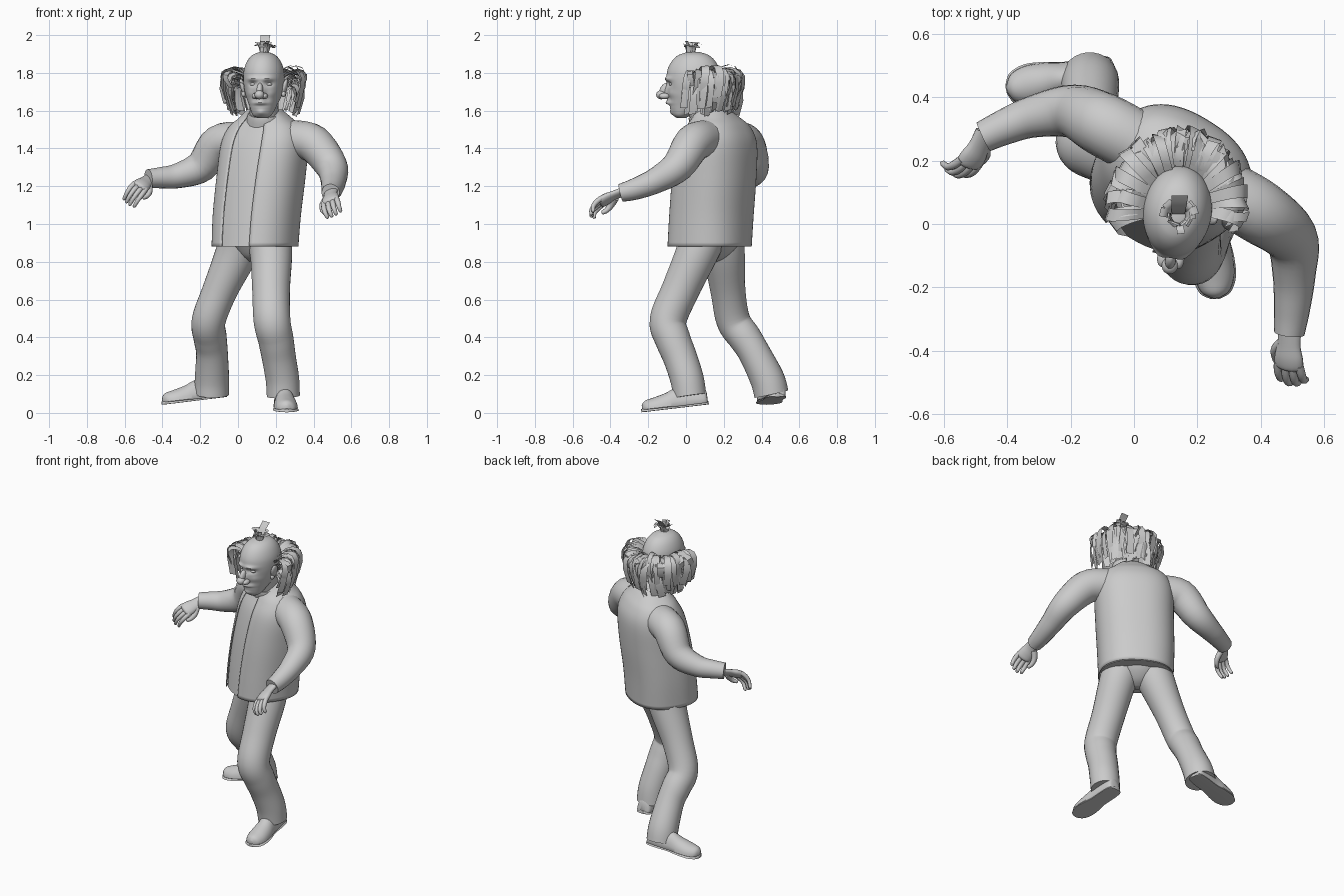
import bpy, bmesh, random
from math import sin, cos, pi, radians, copysign
from mathutils import Vector as V, Matrix

if "Cube" in bpy.data.objects:
    bpy.data.objects.remove(bpy.data.objects["Cube"])

random.seed(4)
Z = V((0, 0, 1))


def make(name, verts, faces):
    me = bpy.data.meshes.new(name)
    me.from_pydata([tuple(v) for v in verts], [], faces)
    bm = bmesh.new()
    bm.from_mesh(me)
    bmesh.ops.recalc_face_normals(bm, faces=bm.faces)
    bm.to_mesh(me)
    bm.free()
    ob = bpy.data.objects.new(name, me)
    bpy.context.collection.objects.link(ob)
    return ob


def loft(name, rings, closed=True, caps=True):
    n, m = len(rings[0]), len(rings)
    faces = [(i * n + j, i * n + (j + 1) % n, (i + 1) * n + (j + 1) % n, (i + 1) * n + j)
             for i in range(m - 1) for j in range(n if closed else n - 1)]
    if caps:
        faces += [tuple(range(n)), tuple(range((m - 1) * n, m * n))]
    return make(name, [p for r in rings for p in r], faces)


def spline(pts, n=5):
    """Catmull-Rom through tuples of any length"""
    p = [pts[0]] + list(pts) + [pts[-1]]
    out = []
    for i in range(1, len(p) - 2):
        for k in range(n):
            t = k / n
            out.append([.5 * (2 * b + (c - a) * t + (2 * a - 5 * b + 4 * c - d) * t * t
                              + (3 * b - a - 3 * c + d) * t ** 3)
                        for a, b, c, d in zip(*p[i - 1:i + 3])])
    return out + [list(pts[-1])]


def tube(name, pts, ref=Z, sides=20, flat=1.0, n=5):
    """Round or flattened tube through (x, y, z, radius) points"""
    s, rings = spline(pts, n), []
    for i, q in enumerate(s):
        t = (V(s[min(i + 1, len(s) - 1)][:3]) - V(s[max(i - 1, 0)][:3])).normalized()
        a = t.cross(V(ref)).normalized()
        b = a.cross(t)
        r = max(q[3], .001)
        rings.append([V(q[:3]) + a * r * cos(u) + b * r * flat * sin(u)
                      for u in (2 * pi * k / sides for k in range(sides))])
    return loft(name, rings)


def ball(name, loc, scale, mat, rot=(0, 0)):
    bpy.ops.mesh.primitive_uv_sphere_add(segments=20, ring_count=12, radius=1)
    ob = bpy.context.object
    ob.name = name
    turn = Matrix.Rotation(rot[1], 3, 'Y') @ Matrix.Rotation(rot[0], 3, 'X')
    ob.matrix_world = mat @ Matrix.LocRotScale(V(loc), turn, V(scale))


# Torso: jacket shell and shirt share one set of sections (z, cx, cy, half width, half depth)
TURN = Matrix.Rotation(radians(-32), 3, 'Z')
BODY = [(.88, .09, .125, .222, .205), (1.05, .1, .135, .228, .203), (1.25, .122, .15, .232, .2),
        (1.42, .14, .165, .232, .183), (1.51, .145, .17, .2, .145), (1.56, .145, .16, .14, .11),
        (1.605, .14, .135, .085, .088)]


def body_rings(scale, gap, sides=56, p=2.35):
    rings = []
    for z, cx, cy, w, d in spline(BODY):
        ring = []
        for k in range(sides):
            a = gap + (2 * pi - 2 * gap) * k / (sides - 1 if gap else sides)
            s, c = sin(a), cos(a)
            off = TURN @ V((copysign(abs(s) ** (2 / p), s) * w * scale,
                            -copysign(abs(c) ** (2 / p), c) * d * scale, 0))
            ring.append(V((cx, cy, z)) + off)
        rings.append(ring)
    return rings


jacket = loft("jacket", body_rings(1, .33), closed=False, caps=False)
sol = jacket.modifiers.new("cloth", 'SOLIDIFY')
sol.thickness, sol.offset = .006, 0
loft("shirt", body_rings(.965, 0))
tube("neck", [(.145, .15, 1.48, .085), (.14, .1, 1.57, .078), (.137, .06, 1.67, .075)], ref=(0, 1, 0))
tube("shirt_collar", [(.142, .125, 1.53, .105), (.14, .105, 1.565, .094), (.139, .095, 1.59, .086)], ref=(0, 1, 0))

# Sleeves
tube("right_sleeve", [(.02, .25, 1.44, .1), (-.1, .315, 1.425, .1), (-.195, .355, 1.305, .085),
                      (-.32, .338, 1.255, .066), (-.41, .305, 1.245, .056), (-.475, .275, 1.24, .05)])
tube("left_sleeve", [(.29, .1, 1.45, .1), (.40, .035, 1.425, .1), (.495, -.045, 1.305, .085),
                     (.505, -.16, 1.23, .068), (.498, -.27, 1.185, .057), (.49, -.345, 1.165, .048)])


# Hands: palm, four curled fingers and a thumb
def hand(name, wrist, fwd, thumb, curl, size):
    f = V(fwd).normalized()
    s = (V(thumb) - f * V(thumb).dot(f)).normalized()
    n = f.cross(s)
    if n.z > 0:
        n = -n
    w = V(wrist)

    def P(a, b, c, r):
        return (*(w + (f * a + s * b + n * c) * size), r * size)
    tube(name + "_palm", [P(-.03, 0, 0, .036), P(.02, 0, 0, .036), P(.06, 0, .004, .044),
                          P(.09, 0, .01, .042), P(.1, 0, .012, .02)], ref=n, flat=.5, sides=16)
    for i in range(4):
        b, L = .033 - .022 * i, (.075, .085, .08, .064)[i]
        tube(f"{name}_finger_{i + 1}",
             [P(.08, b, .006, .013), P(.08 + L * .45, b * 1.1, .012 + curl * .3, .013),
              P(.08 + L * .8, b * 1.1, .02 + curl * .8, .011),
              P(.08 + L * .9, b * 1.05, .03 + curl * 1.5, .009), P(.08 + L * .9, b * 1.05, .033 + curl * 1.6, .003)],
             ref=s, sides=10, n=3)
    tube(name + "_thumb", [P(.02, .022, .006, .018), P(.05, .048, .02, .016), P(.08, .054, .035, .013),
                           P(.102, .048, .042, .01), P(.108, .046, .043, .003)], ref=n, sides=10, n=3)


hand("right_hand", (-.48, .265, 1.228), (-.38, -.8, -.25), (.8, -.3, -.55), .04, 1.02)
hand("left_hand", (.49, -.36, 1.16), (-.05, -.88, -.33), (-1, 0, -.5), .018, 1.1)

# Trousers
FR = (-.53, -.85, 0)
tube("right_trouser_leg", [(.03, .18, .96, .125), (-.01, .2, .84, .112), (-.095, .222, .65, .093),
                           (-.155, .25, .49, .09), (-.148, .31, .4, .088), (-.138, .36, .32, .084),
                           (-.138, .43, .18, .091), (-.14, .452, .1, .092)], ref=FR, sides=28)
tube("left_trouser_leg", [(.155, .1, .96, .125), (.175, .055, .84, .112), (.175, -.03, .65, .1),
                          (.18, -.095, .49, .098), (.2, -.07, .39, .094), (.217, -.03, .29, .09),
                          (.235, .005, .18, .089), (.24, .02, .09, .088)], ref=FR, sides=28)
tube("trouser_seat", [(.09, .14, .97, .19), (.088, .14, .9, .16), (.085, .135, .83, .09),
                      (.083, .133, .8, .03)], ref=FR, sides=28, flat=.85)


# Shoes: upper and sole lofted from heel to toe
def shoe(name, heel, toe):
    h, t = V(heel), V(toe)
    f = (t - h)
    s = f.cross(Z).normalized()
    up = s.cross(f).normalized()

    def part(label, secs, base):
        rings = [[h + f * u + s * w * cos(a) + up * (base + hh * (sin(a) if sin(a) > 0 else .12 * sin(a)))
                  for a in (2 * pi * k / 24 for k in range(24))] for u, w, hh in spline(secs, 5)]
        loft(name + label, rings)
    part("_upper", [(.01, .02, .05), (.05, .046, .08), (.25, .052, .1), (.45, .054, .095), (.62, .062, .072),
                    (.8, .062, .056), (.93, .045, .045), (.985, .015, .025)], .014)
    part("_sole", [(0, .02, .016), (.04, .046, .018), (.2, .055, .018), (.45, .054, .018), (.65, .066, .018),
                   (.82, .067, .018), (.95, .048, .018), (1, .016, .016)], .002)


shoe("right_shoe", (-.06, .485, .085), (-.402, .425, .043))
shoe("left_shoe", (.238, .12, .045), (.258, -.235, .003))

# Head: lofted skull with face relief pushed in and out
HM = Matrix.Translation((.137, .04, 0)) @ Matrix.Rotation(radians(-8), 4, 'Z')
SKULL = [(1.562, -.065, .028, .025), (1.58, -.06, .052, .05), (1.63, -.03, .074, .098), (1.69, 0, .098, .132),
         (1.75, 0, .107, .143), (1.81, 0, .106, .14), (1.86, 0, .089, .117), (1.893, 0, .062, .082),
         (1.91, 0, .025, .034)]
RELIEF = [(.042, 1.742, .022, .014, -.016), (.04, 1.768, .03, .011, .014), (.06, 1.69, .022, .02, .008),
          (0, 1.695, .024, .032, .032), (0, 1.64, .032, .013, .018), (0, 1.628, .036, .005, -.009),
          (0, 1.59, .025, .014, .01), (.035, 1.66, .012, .015, -.004)]
rings = []
for z, cy, w, d in spline(SKULL, 9):
    ring = []
    for k in range(72):
        a = 2 * pi * k / 72
        x, y = w * sin(a), cy - d * cos(a)
        if cos(a) > 0:
            for bx, bz, sx, sz, amt in RELIEF:
                for sg in ((1, -1) if bx else (1,)):
                    y -= amt * 2.718 ** (-((x - sg * bx) / sx) ** 2 - ((z - bz) / sz) ** 2)
        ring.append(HM @ V((x, y, z)))
    rings.append(ring)
loft("head", rings)
ball("nose_bridge", (0, -.156, 1.71), (.017, .024, .04), HM, (radians(-28), 0))
ball("nose_tip", (0, -.172, 1.684), (.026, .028, .024), HM)
for sg, side in ((1, "left"), (-1, "right")):
    ball(side + "_nostril", (sg * .025, -.153, 1.677), (.018, .028, .016), HM)
    ball(side + "_eye", (sg * .041, -.109, 1.74), (.019, .015, .01), HM)
    ball(side + "_ear", (sg * .112, .0, 1.725), (.014, .027, .046), HM, (radians(12), sg * radians(15)))
    ball(side + "_ear_lobe", (sg * .107, -.01, 1.688), (.011, .014, .016), HM)


# Hair: curved flat strands that widen toward the tip
def strands(name, curves):
    verts, faces = [], []
    for p, side, w in curves:
        b = len(verts)
        for i in range(7):
            t = i / 6
            q = p[0] * (1 - t) ** 3 + p[1] * 3 * t * (1 - t) ** 2 + p[2] * 3 * t * t * (1 - t) + p[3] * t ** 3
            e = side * w * (.75 + .3 * t)
            verts += [q - e, q + e]
            if i:
                k = b + 2 * i
                faces.append((k - 2, k - 1, k + 1, k))
    make(name, verts, faces)


R = random.uniform
side_hair = []
for z0, reach, zend, cnt in ((1.785, 1, 1.66, 24), (1.77, .95, 1.615, 22), (1.73, .85, 1.595, 20),
                             (1.7, .65, 1.59, 18), (1.76, 1, 1.72, 16)):
    for i in range(cnt):
        a = radians(-4 + 188 * i / (cnt - 1) + R(-5, 5))
        c, s = cos(a), sin(a)
        dz, k = R(-.02, .015), reach * R(.88, 1.08)
        sw = V((-s, c, 0)) * R(-.025, .025)

        def at(m, z):
            return V((.142 + c * (.1 + .12 * m), .05 + s * (.115 + .14 * m), z + dz))
        pts = [at(-.1, z0), at(.55 * k, z0 + .085), at(1.42 * k, z0 + .05) + sw, at(R(.6, .9) * k, zend) + sw * 2]
        tw = (V((-s, c, R(-.4, .4))) + V((c, s, 0)) * R(-.6, .6)).normalized()
        side_hair.append((pts, tw, R(.016, .024)))
strands("side_hair", side_hair)

# Tuft on the crown
tuft = []
for i in range(18):
    a = 2 * pi * i / 18 + R(-.2, .2)
    d = V((cos(a), sin(a), 0))
    k, top = R(.3, 1), R(1.945, 1.985)
    o = V((.14, .025, 1.895))
    tuft.append(([o + d * .02, o + d * .025 + Z * .04, o + d * .04 * k + Z * .07,
                  V((.14, .025, top - .02 * k)) + d * .07 * k], V((-sin(a), cos(a), 0)), R(.011, .015)))
tuft.append(([V((.14, .03, 1.9)), V((.14, .03, 1.93)), V((.14, .05, 1.97)), V((.145, .09, 2.0))], V((1, 0, 0)), .025))
strands("crown_tuft", tuft)

# Smooth shading with sharp edges kept
bpy.ops.object.select_all(action='SELECT')
bpy.context.view_layer.objects.active = jacket
bpy.ops.object.shade_smooth_by_angle(angle=radians(45))
